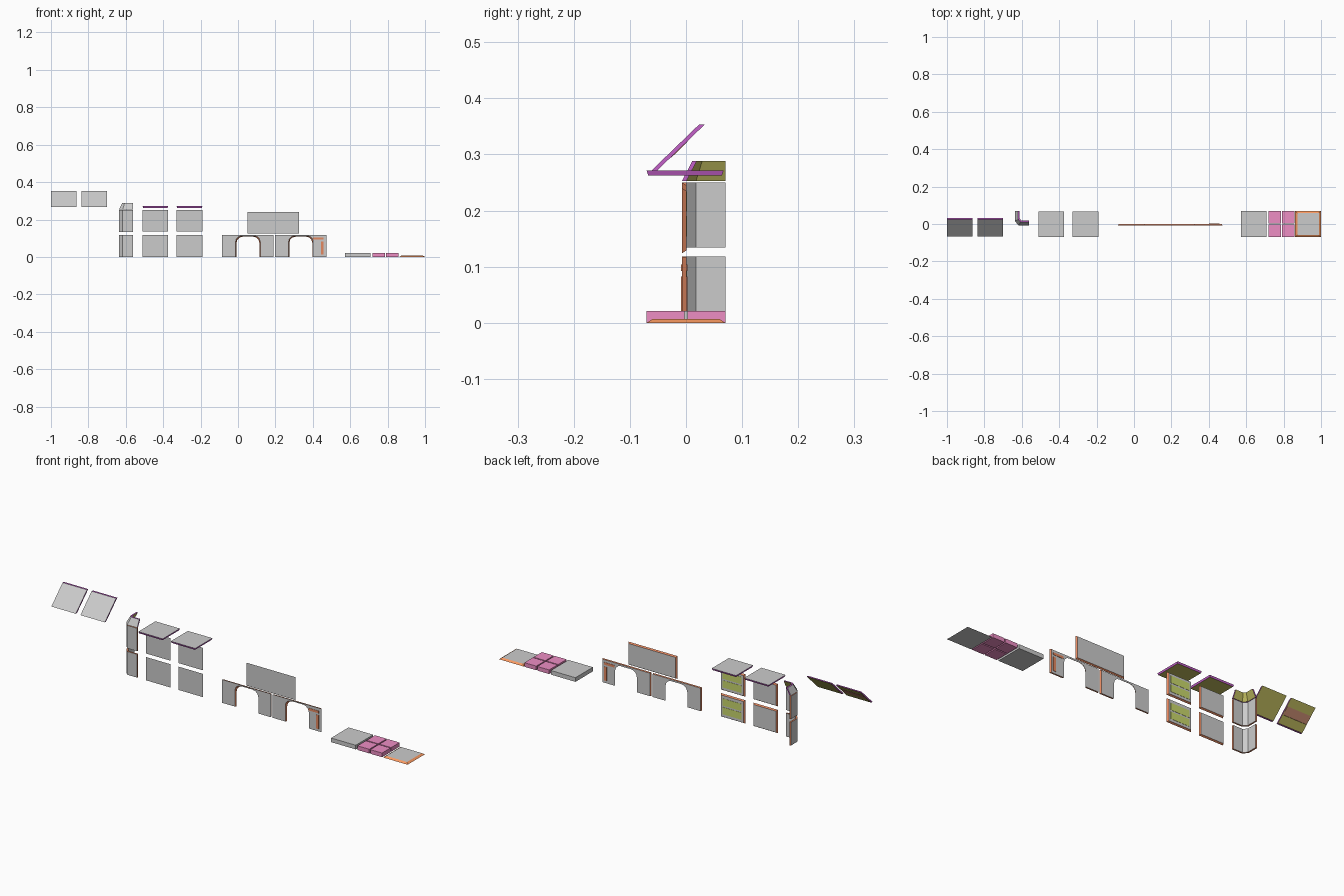
import bpy, bmesh, math

if "Cube" in bpy.data.objects:
    bpy.data.objects.remove(bpy.data.objects["Cube"])

COL = {
    "grey": (0.62, 0.62, 0.62), "red": (0.78, 0.25, 0.12), "orange": (0.95, 0.32, 0.12),
    "purple": (0.55, 0.12, 0.58), "olive": (0.55, 0.52, 0.12), "green": (0.58, 0.68, 0.15),
    "pink": (0.85, 0.27, 0.55), "brown": (0.62, 0.28, 0.18),
}
MATS = {}
for key, c in COL.items():
    MATS[key] = bpy.data.materials.new(key)
    MATS[key].diffuse_color = (*c, 1)


def loft(name, ring_a, ring_b, col_a, side, col_b):
    """Closed solid between two matching rings; side is a colour or one colour per edge."""
    n = len(ring_a)
    sides = [side] * n if isinstance(side, str) else side
    me = bpy.data.meshes.new(name)
    names = list(dict.fromkeys([col_a, col_b, *sides]))
    for k in names:
        me.materials.append(MATS[k])
    bm = bmesh.new()
    a = [bm.verts.new(p) for p in ring_a]
    b = [bm.verts.new(p) for p in ring_b]
    bm.faces.new(a).material_index = names.index(col_a)
    bm.faces.new(b[::-1]).material_index = names.index(col_b)
    for i in range(n):
        j = (i + 1) % n
        f = bm.faces.new((a[j], a[i], b[i], b[j]))
        f.material_index = names.index(sides[i])
    bmesh.ops.recalc_face_normals(bm, faces=bm.faces)
    bm.to_mesh(me)
    bm.free()
    ob = bpy.data.objects.new(name, me)
    bpy.context.collection.objects.link(ob)
    return ob


def rect(x0, x1, v0, v1, place, m=0.0):
    """Rectangle shrunk by m, put in space by place(x, v)."""
    return [place(x, v) for x, v in ((x0 + m, v0 + m), (x1 - m, v0 + m), (x1 - m, v1 - m), (x0 + m, v1 - m))]


def upright(y):
    return lambda x, v: (x, y, v)


def flat(z):
    return lambda x, v: (x, v, z)


def slope(dy):
    # v runs 0..1 up the pitched roof
    return lambda x, v: (x, -0.067 + 0.09 * v + dy, 0.266 + 0.087 * v)


def wall(name, x0, x1, z0, z1):
    loft(name, rect(x0, x1, z0, z1, upright(-0.007)),
         rect(x0, x1, z0, z1, upright(0.001), 0.005), "grey", "red", "grey")


# Pitched roof panels
for i, x in enumerate((-1.0, -0.837)):
    loft(f"pitched_roof_{i}", rect(x, x + 0.137, 0, 1, slope(0)),
         rect(x, x + 0.137, 0, 1, slope(0.01)), "grey", "purple", "olive")
loft("pitched_roof_beam", rect(-0.997, -0.866, 0.33, 0.66, slope(0.009)),
     rect(-0.997, -0.866, 0.33, 0.66, slope(0.0115)), "brown", "brown", "brown")


# Chamfered corner walls and corner roof
def corner_ring(z, s=0.0):
    outer = [(-0.561, -0.007 + s), (-0.617 + s * 0.6, -0.007 + s), (-0.637 + s, 0.015 + s * 0.6), (-0.637 + s, 0.07)]
    inner = [(-0.629 + s, 0.07), (-0.629 + s, 0.018 + s * 0.6), (-0.613 + s * 0.6, 0.001 + s), (-0.561, 0.001 + s)]
    return [(x, y, z) for x, y in outer + inner]


for nm, z0, z1, s, rim, inside in (("corner_wall_lower", 0, 0.118, 0, "red", "grey"),
                                   ("corner_wall_upper", 0.134, 0.25, 0, "red", "grey"),
                                   ("corner_roof", 0.253, 0.288, 0.018, "purple", "olive")):
    loft(nm, corner_ring(z0), corner_ring(z1, s), rim,
         ["grey"] * 3 + [rim] + [inside] * 3 + [rim], rim)

# Straight walls in two storeys with flat roofs
for i, x in enumerate((-0.51, -0.328)):
    x1 = x + 0.137
    for level, z0, z1 in (("lower", 0, 0.118), ("upper", 0.136, 0.25)):
        wall(f"wall_{level}_{i}", x, x1, z0, z1)
        if i == 1:
            for k, h in enumerate((0.018, 0.062)):
                r = (x + 0.016, x1 - 0.016, z0 + h, z0 + h + 0.036)
                loft(f"wall_{level}_stripe_{k}", rect(*r, upright(0.0)),
                     rect(*r, upright(0.0022)), "green", "green", "green")
    loft(f"flat_roof_{i}", rect(x, x1, -0.07, 0.067, flat(0.271)),
         rect(x, x1, -0.07, 0.067, flat(0.262), 0.003), "grey", "purple", "olive")


# Arched walls
def arch_ring(x0, y, m, grow):
    x1, a, b = x0 + 0.275, x0 + 0.077 - grow, x0 + 0.199 + grow
    top, r = 0.108 + grow, 0.032
    pts = [(x0 + m, 0), (x0 + m, 0.118 - m * 0.4), (x1 - m, 0.118 - m * 0.4), (x1 - m, 0), (b, 0)]
    for c, t0 in ((b - r, 0), (a + r, 90)):
        for k in range(4):
            t = math.radians(t0 + 30 * k)
            pts.append((c + r * math.cos(t), top - r + r * math.sin(t)))
    pts.append((a, 0))
    return [(x, y, z) for x, z in pts]


for i, x in enumerate((-0.085, 0.198)):
    loft(f"arch_wall_{i}", arch_ring(x, -0.007, 0, 0.005), arch_ring(x, 0.001, 0.004, 0),
         "grey", "red", "grey")

# Red trim on the last arch leg, and the long panel above
for nm, r in (("arch_trim_bar", (0.40, 0.458, 0.092, 0.104)), ("arch_trim_post", (0.443, 0.458, 0.012, 0.082))):
    loft(nm, rect(*r, upright(-0.0085)), rect(*r, upright(0.0025)), "red", "red", "red")
wall("long_upper_wall", 0.052, 0.326, 0.124, 0.24)

# Floor tiles
loft("plain_floor", rect(0.571, 0.709, -0.07, 0.07, flat(0)),
     rect(0.571, 0.709, -0.07, 0.07, flat(0.021)), "grey", "grey", "grey")
for i in range(2):
    for j in range(2):
        x, y = 0.719 + 0.072 * i, -0.07 + 0.073 * j
        loft(f"pink_floor_{i}{j}", rect(x, x + 0.066, y, y + 0.067, flat(0)),
             rect(x, x + 0.066, y, y + 0.067, flat(0.021)), "pink", "pink", "pink")
loft("rimmed_floor", rect(0.862, 1.0, -0.07, 0.07, flat(0)),
     rect(0.862, 1.0, -0.07, 0.07, flat(0.007), 0.011), "grey", "orange", "grey")

for m in bpy.data.materials:
    if m.users and not m.is_grease_pencil:
        m.use_nodes = True
        m.node_tree.nodes["Principled BSDF"].inputs["Base Color"].default_value = m.diffuse_color
